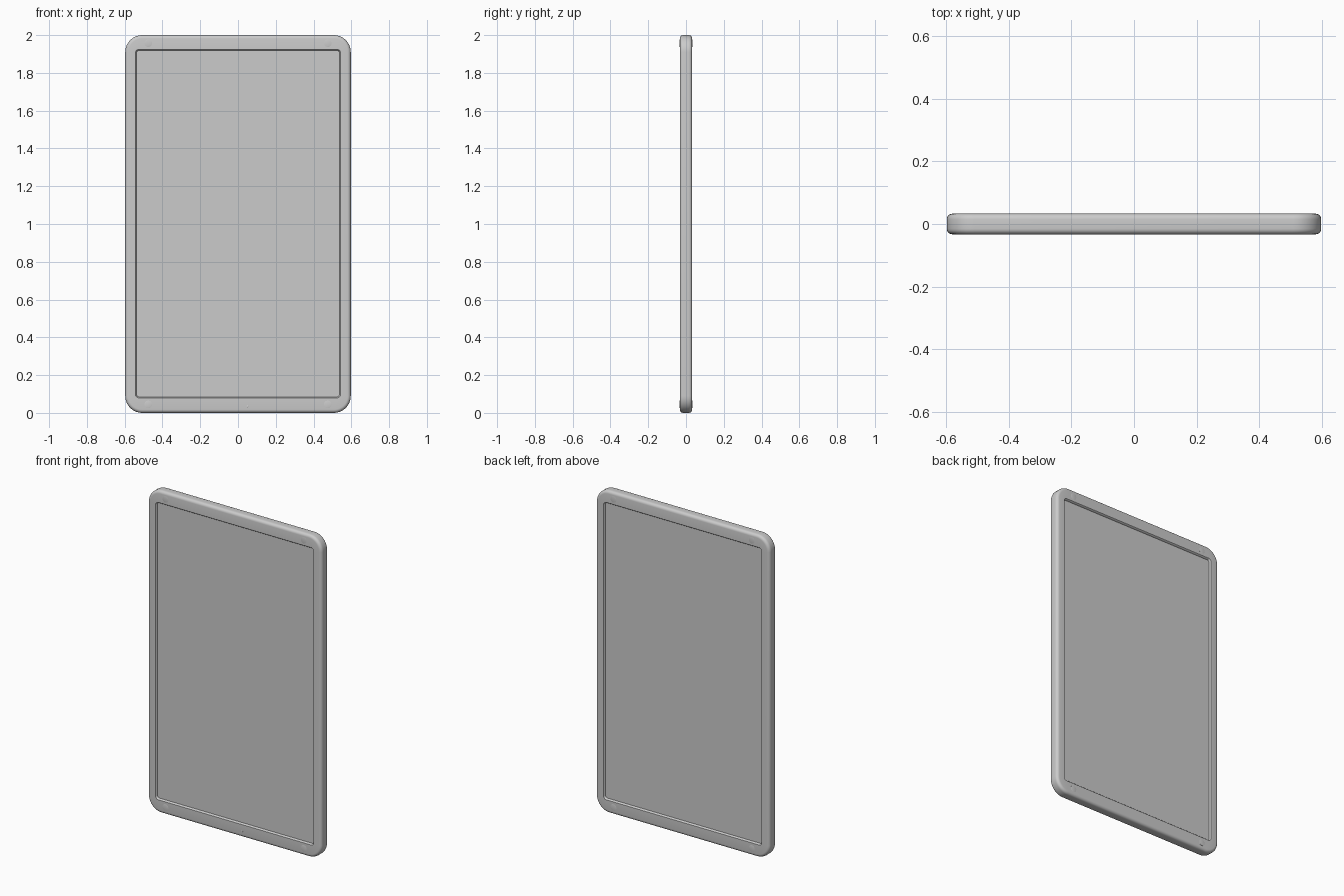
import bpy, bmesh, math

if "Cube" in bpy.data.objects:
    bpy.data.objects.remove(bpy.data.objects["Cube"])

HW, R, T = 0.597, 0.09, 0.033      # half width, corner radius, half thickness
SEG = 10                           # segments per corner


def ring(bm, x, z0, z1, r, y):
    """Rounded rectangle loop in the XZ plane."""
    out = []
    for cx, cz, a0 in ((x - r, z1 - r, 0), (-x + r, z1 - r, 90),
                       (-x + r, z0 + r, 180), (x - r, z0 + r, 270)):
        for i in range(SEG + 1):
            a = math.radians(a0 + 90 * i / SEG)
            out.append(bm.verts.new((cx + r * math.cos(a), y, cz + r * math.sin(a))))
    return out


def finish(bm, name):
    bmesh.ops.recalc_face_normals(bm, faces=bm.faces)
    me = bpy.data.meshes.new(name)
    bm.to_mesh(me)
    bm.free()
    ob = bpy.data.objects.new(name, me)
    bpy.context.collection.objects.link(ob)
    bpy.ops.object.select_all(action='DESELECT')
    ob.select_set(True)
    bpy.context.view_layer.objects.active = ob
    bpy.ops.object.shade_smooth_by_angle(angle=math.radians(30))
    return ob


def loft(name, specs, closed=False):
    """Skin a series of rounded rectangles; cap the ends or close the cycle."""
    bm = bmesh.new()
    rings = [ring(bm, *s) for s in specs]
    pairs = list(zip(rings, rings[1:])) + ([(rings[-1], rings[0])] if closed else [])
    for a, b in pairs:
        n = len(a)
        for i in range(n):
            j = (i + 1) % n
            bm.faces.new((a[i], a[j], b[j], b[i]))
    if not closed:
        bm.faces.new(rings[0])
        bm.faces.new(rings[-1])
    return finish(bm, name)


def outer(inset, y):
    return (HW - inset, inset, 2 - inset, R - inset, y)


def inner(grow, y):
    return (0.536 + grow, 0.086 - grow, 1.918 + grow, 0.012 + grow, y)


# Frame: one closed cross-section with rounded outer edges and a sloped inner lip
B = 0.018
arc = [(B * (1 - math.sin(math.radians(a))), T - B + B * math.cos(math.radians(a)))
       for a in range(0, 91, 18)]
section = [inner(0, -T + 0.014), inner(0.004, -T + 0.003), inner(0.007, -T)]
section += [outer(i, -y) for i, y in arc]
section += [outer(i, y) for i, y in reversed(arc)]
section += [inner(0.007, T), inner(0.004, T - 0.003), inner(0, T - 0.014)]
loft("frame", section, closed=True)

# Recessed panel, visible on both sides
loft("panel", [inner(0.002, -T + 0.012), inner(0.002, T - 0.012)])


# Low domed screw caps in the corners and a tiny button on the lower rail
def disc(name, x, z, r, side):
    bm = bmesh.new()
    rot = [(x + rr * math.cos(math.tau * i / 20), side * y, z + rr * math.sin(math.tau * i / 20))
           for rr, y in ((r, T - 0.003), (r, T + 0.0003), (r * 0.8, T + 0.001))
           for i in range(20)]
    v = [bm.verts.new(p) for p in rot]
    for k in (0, 20):
        for i in range(20):
            j = (i + 1) % 20
            bm.faces.new((v[k + i], v[k + j], v[k + 20 + j], v[k + 20 + i]))
    bm.faces.new(v[:20])
    bm.faces.new(v[40:])
    finish(bm, name)


for side, label in ((-1, "front"), (1, "back")):
    for sx in (-1, 1):
        for z in (0.045, 1.957):
            disc(f"{label}_screw_cap", sx * 0.475, z, 0.02, side)
disc("indicator", 0.05, 0.035, 0.006, -1)
